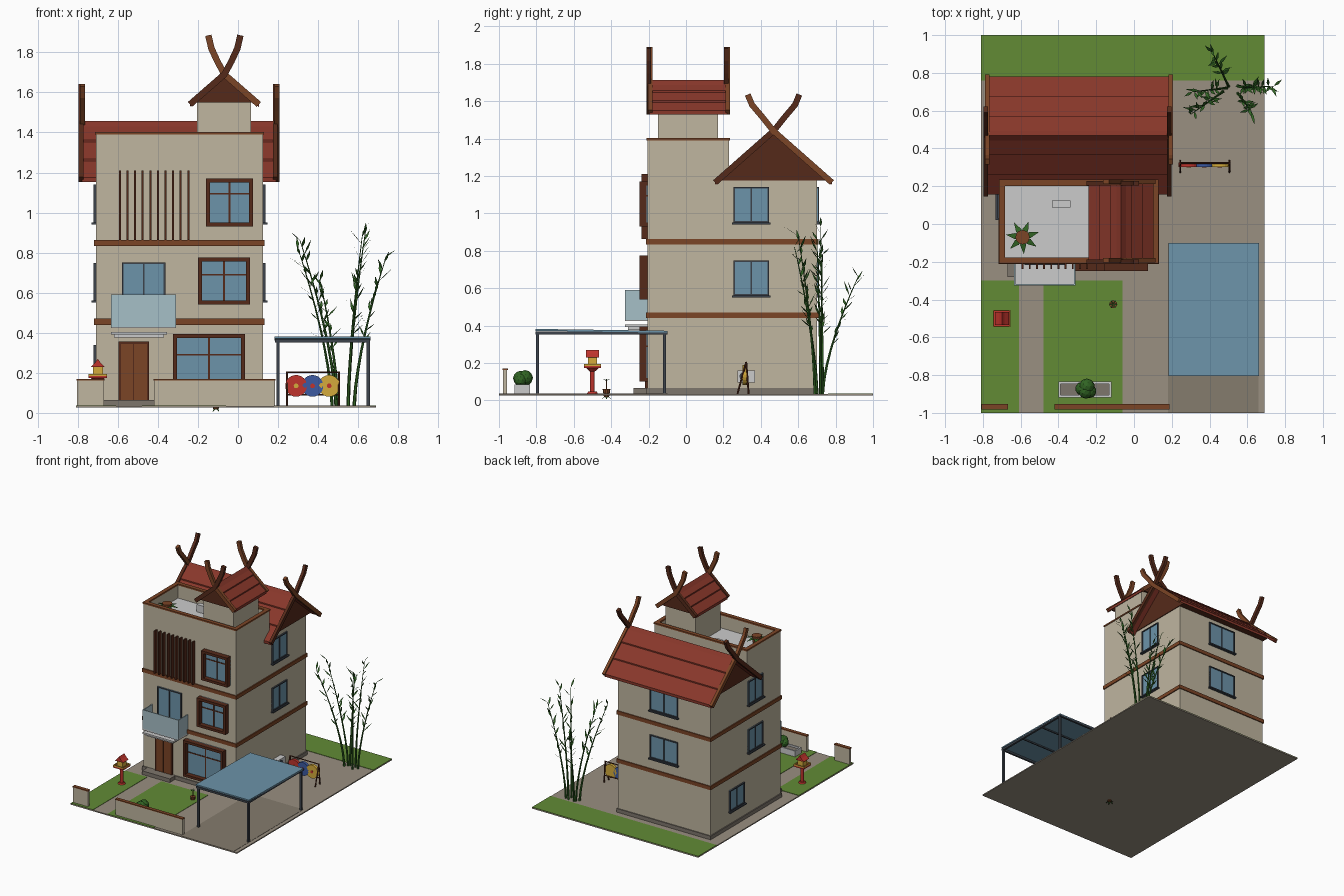
import bpy, bmesh, math, random
from mathutils import Vector, Matrix

if "Cube" in bpy.data.objects:
    bpy.data.objects.remove(bpy.data.objects["Cube"])

random.seed(4)


def mat(name, r, g, b):
    m = bpy.data.materials.new(name)
    m.diffuse_color = [(c / 255) ** 2.2 for c in (r, g, b)] + [1]
    m.use_nodes = True
    m.node_tree.nodes["Principled BSDF"].inputs["Base Color"].default_value = m.diffuse_color
    return m


WALL = mat("plaster", 190, 180, 158)
ROOF = mat("roof_tile", 135, 58, 46)
WOOD = mat("wood", 122, 70, 42)
DARK = mat("dark_wood", 86, 46, 32)
GLASS = mat("glass", 108, 146, 168)
PALE = mat("pale_glass", 165, 190, 198)
STEEL = mat("dark_steel", 62, 68, 76)
STONE = mat("stone", 125, 117, 108)
PAVE = mat("paving", 152, 142, 128)
DRIVE = mat("driveway", 132, 123, 109)
GRASS = mat("grass", 98, 138, 56)
LEAF = mat("leaf", 52, 100, 40)
WHITE = mat("white", 215, 215, 212)
RED = mat("red", 190, 55, 48)
BLUE = mat("blue", 62, 90, 160)
GOLD = mat("gold", 212, 170, 62)


def finish(name, bm, m, smooth=False):
    bmesh.ops.recalc_face_normals(bm, faces=bm.faces)
    me = bpy.data.meshes.new(name)
    bm.to_mesh(me)
    bm.free()
    me.materials.append(m)
    ob = bpy.data.objects.new(name, me)
    bpy.context.collection.objects.link(ob)
    if smooth:
        for p in me.polygons:
            p.use_smooth = True
    return ob


def boxes(name, m, *specs):
    """Each spec is x0, x1, y0, y1, z0, z1."""
    bm = bmesh.new()
    for x0, x1, y0, y1, z0, z1 in specs:
        M = Matrix.Translation(((x0 + x1) / 2, (y0 + y1) / 2, (z0 + z1) / 2))
        bmesh.ops.create_cube(bm, size=1, matrix=M @ Matrix.Diagonal((abs(x1 - x0), abs(y1 - y0), abs(z1 - z0), 1)))
    return finish(name, bm, m)


def prism(name, m, pts, a0, a1, axis):
    """Extrude a (side, z) profile along x or y."""
    bm = bmesh.new()
    vs = [bm.verts.new((a0, u, z) if axis == 'x' else (u, a0, z)) for u, z in pts]
    f = bm.faces.new(vs)
    ext = bmesh.ops.extrude_face_region(bm, geom=[f])
    d = Vector((a1 - a0, 0, 0)) if axis == 'x' else Vector((0, a1 - a0, 0))
    bmesh.ops.translate(bm, vec=d, verts=[v for v in ext["geom"] if isinstance(v, bmesh.types.BMVert)])
    return finish(name, bm, m)


def rod(bm, p, q, r0, r1=None, n=8):
    p, q = Vector(p), Vector(q)
    M = Matrix.Translation((p + q) / 2) @ (q - p).to_track_quat('Z', 'Y').to_matrix().to_4x4()
    bmesh.ops.create_cone(bm, cap_ends=True, segments=n, radius1=r0, radius2=r0 if r1 is None else r1,
                          depth=(q - p).length, matrix=M)


def rods(name, m, *specs):
    bm = bmesh.new()
    for s in specs:
        rod(bm, *s)
    return finish(name, bm, m)


def leaf(bm, p, d, w):
    """Slim diamond blade from p along d."""
    p, d = Vector(p), Vector(d)
    s = d.cross(Vector((0, 0, 1))).normalized() * w
    bm.faces.new([bm.verts.new(v) for v in (p, p + d * .45 + s, p + d, p + d * .45 - s)])


def ribbon(line, w):
    """Constant-width outline round a 2D centreline."""
    L, R = [], []
    for i, p in enumerate(line):
        a, b = Vector(line[max(i - 1, 0)]), Vector(line[min(i + 1, len(line) - 1)])
        t = (b - a).normalized() * w / 2
        L.append((p[0] - t.y, p[1] + t.x))
        R.append((p[0] + t.y, p[1] - t.x))
    return L + R[::-1]


def gable_roof(name, axis, c, half, ze, zr, a0, a1, horn):
    # stepped tile courses
    side = []
    for i in range(3):
        for t, lift in ((i / 3, .010), ((i + 1) / 3, 0)):
            side.append((half * (1 - t), ze + (zr - ze) * t + lift))
    top = [(c - u, z) for u, z in side] + [(c + u, z) for u, z in side[-2::-1]]
    prism(name + "_tiles", ROOF, top + [(c + half, ze - .012), (c, zr - .025), (c - half, ze - .012)], a0, a1, axis)
    prism(name + "_ridge", ROOF, [(c - .025, zr - .015), (c, zr + .012), (c + .025, zr - .015)], a0, a1, axis)
    # crossed barge boards ending in horns
    for k, a in enumerate((a0, a1)):
        for s in (-1, 1):
            line = [(c + s * half, ze)] + [(c - s * u, z) for u, z in horn]
            o = .004 * s
            prism(f"{name}_barge_board_{k}_{s}", WOOD if s > 0 else DARK, ribbon(line, .032), a - .012 + o, a + .012 + o, axis)


def window(name, face, plane, u0, u1, z0, z1, b=.008, depth=.012, frame=STEEL, cross=None):
    """Framed window; face is one of -x +x -y +y."""
    s = -1 if face[0] == '-' else 1

    def put(a, e, g, h, d):
        p = sorted((plane - s * .005, plane + s * d))
        return (*p, a, e, g, h) if face[1] == 'x' else (a, e, *p, g, h)
    um = (u0 + u1) / 2
    parts = [put(u0, u0 + b, z0, z1, depth), put(u1 - b, u1, z0, z1, depth),
             put(u0, u1, z0, z0 + b, depth), put(u0, u1, z1 - b, z1, depth),
             put(um - .004, um + .004, z0, z1, .009)]
    if cross:
        parts.append(put(u0, u1, cross - .004, cross + .004, .009))
    else:
        parts.append(put(u0 - .008, u1 + .008, z0 - .01, z0, depth + .01))
    boxes(name + "_frame", frame, *parts)
    boxes(name + "_glass", GLASS, put(u0, u1, z0, z1, .005))


# plot
G = .035
boxes("ground", PAVE, (-.81, .69, -1, 1, .026, G))
boxes("lawn", GRASS, (-.81, -.61, -1, -.3, G, .038), (-.48, -.06, -1, -.3, G, .038), (-.81, .69, .76, 1, G, .038))
boxes("driveway", DRIVE, (.18, .66, -1, -.1, G, .037))
boxes("garden_wall", WALL, (-.805, -.67, -.978, -.957, G, .165), (-.42, .185, -.978, -.957, G, .165))
boxes("garden_wall_cap", WOOD, (-.807, -.667, -.982, -.953, .162, .17), (-.422, .188, -.982, -.953, .162, .17))

# house body
X0, X1, Y0, YM, Y1 = -.71, .125, -.205, .23, .70
boxes("house_body", WALL, (X0, X1, Y0, YM, G, 1.28), (X0, X1, YM, Y1, G, 1.2))
boxes("plinth", STONE, (X0 - .008, X1 + .008, Y0 - .008, Y1 + .008, G, .065))
boxes("floor_band", WOOD, *[(X0 - .008, X1 + .008, Y0 - .008, Y1 + .008, z, z + .03) for z in (.44, .833)])


def ring(x0, x1, y0, y1, t, z0, z1):
    return [(x0, x1, y0, y0 + t, z0, z1), (x0, x1, y1 - t, y1, z0, z1),
            (x0, x0 + t, y0 + t, y1 - t, z0, z1), (x1 - t, x1, y0 + t, y1 - t, z0, z1)]


boxes("parapet", WALL, *ring(X0, X1, Y0, YM, .025, 1.27, 1.392))
boxes("parapet_cap", WOOD, *ring(X0 - .005, X1 + .005, Y0 - .005, YM + .005, .033, 1.39, 1.402))
boxes("roof_deck", WHITE, (X0 + .02, X1 - .02, Y0 + .02, YM - .02, 1.275, 1.285))
boxes("stair_tower", WALL, (-.205, .065, -.15, .17, 1.28, 1.56))
prism("stair_tower_gable", WALL, [(-.205, 1.55), (.065, 1.55), (-.07, 1.67)], -.15, .17, 'y')
prism("stair_tower_front_gable", DARK, [(-.225, 1.55), (.09, 1.55), (-.07, 1.68)], -.19, -.175, 'y')
prism("stair_tower_back_gable", DARK, [(-.225, 1.55), (.09, 1.55), (-.07, 1.68)], .195, .21, 'y')
prism("rear_gable", DARK, [(.185, 1.175), (.755, 1.175), (.468, 1.42)], X0 - .006, X1 + .006, 'x')
gable_roof("rear_roof", 'x', .468, .312, 1.165, 1.445, -.78, .19, [(0, 1.44), (.06, 1.515), (.115, 1.58), (.138, 1.635)])
gable_roof("tower_roof", 'y', -.068, .172, 1.54, 1.70, -.195, .22, [(0, 1.69), (.035, 1.755), (.065, 1.82), (.08, 1.885)])

# front windows with deep box frames
for n, (a, b, z0, z1, c) in enumerate([(-.325, .035, .10, .395, .29), (-.2, .06, .54, .775, .69), (-.16, .075, .93, 1.17, 1.095)]):
    window(f"front_window_{n}", '-y', Y0, a, b, z0, z1, .02, .043, DARK, c)
boxes("sun_slats", DARK, *[(x - .005, x + .005, -.238, Y0, .863, 1.21) for x in [-.59 + i * .038 for i in range(10)]])

# side and back windows
for z0, z1 in ((.56, .748), (.95, 1.14)):
    window(f"right_window_{z0}", '+x', X1, .255, .445, z0, z1)
    window(f"left_window_{z0}", '-x', X0, .03, .22, z0, z1)
    window(f"back_window_{z0}", '+y', Y1, -.42, -.17, z0, z1)
window("left_window_low", '-x', X0, .27, .46, .17, .34)

# entrance and balcony
boxes("door", WOOD, (-.585, -.525, -.215, Y0, .065, .345), (-.518, -.455, -.215, Y0, .065, .345))
boxes("door_frame", DARK, (-.597, -.585, -.218, Y0, .06, .355), (-.455, -.445, -.218, Y0, .06, .355),
      (-.597, -.445, -.218, Y0, .345, .357), (-.525, -.518, -.212, Y0, .06, .35))
boxes("door_step", STONE, (-.67, -.42, -.28, Y0, G, .065))
boxes("door_canopy", WHITE, (-.635, -.355, -.325, Y0, .392, .405), (-.62, -.37, -.31, Y0, .377, .392))
boxes("balcony_floor", WHITE, (-.635, -.31, -.325, Y0, .425, .438))
boxes("balcony_glass", PALE, (-.635, -.31, -.325, -.318, .43, .59), (-.635, -.628, -.325, Y0, .43, .59), (-.317, -.31, -.325, Y0, .43, .59))
window("balcony_door", '-y', Y0, -.58, -.363, .438, .752)

# air conditioners
boxes("air_conditioner", WHITE, (X1, X1 + .045, .275, .37, .095, .16), (-.435, -.335, .088, .124, 1.285, 1.345))
rods("air_conditioner_fan", STEEL, ((X1 + .04, .31, .128), (X1 + .048, .31, .128), .024, .024, 16))

# carport
boxes("carport_post", STEEL, *[(x - .008, x + .008, y - .008, y + .008, G, .365) for x in (.2, .65) for y in (-.795, -.115)])
boxes("carport_beam", STEEL, *ring(.185, .66, -.805, -.1, .016, .352, .368))
boxes("carport_rafter", STEEL, *[(.19, .655, y - .005, y + .005, .355, .366) for y in (-.57, -.34)])
prism("carport_roof", GLASS, [(-.805, .372), (-.805, .382), (-.1, .372), (-.1, .362)], .182, .662, 'x')

# archery targets on a stand
for n, (x, m, m2) in enumerate([(.29, RED, GOLD), (.372, BLUE, RED), (.455, GOLD, RED)]):
    rods(f"target_{n}", m, ((x, .303, .135), (x, .325, .135), .054, .054, 24))
    rods(f"target_centre_{n}", m2, ((x, .299, .135), (x, .306, .135), .012, .012, 12))
rods("target_stand", DARK, *[((x, y, G), (x, .322, .205), .005) for x in (.245, .505) for y in (.275, .335)],
     ((.245, .322, .203), (.505, .322, .203), .004), ((.245, .325, .09), (.505, .325, .09), .004))

# shrine on a post
sx, sy = -.70, -.50
rods("shrine_post", RED, ((sx, sy, G), (sx, sy, .18), .012, .012, 12), ((sx, sy, G), (sx, sy, .048), .03, .022, 12),
     ((sx, sy, .155), (sx, sy, .175), .014, .035, 12))
boxes("shrine_platform", RED, (sx - .046, sx + .046, sy - .046, sy + .046, .173, .184))
boxes("shrine_rail", GOLD, *ring(sx - .046, sx + .046, sy - .046, sy + .046, .006, .184, .194))
boxes("shrine_house", GOLD, (sx - .025, sx + .025, sy - .025, sy + .025, .184, .232))
prism("shrine_roof", RED, [(sx - .037, .228), (sx + .037, .228), (sx + .014, .25), (sx, .27), (sx - .014, .25)], sy - .035, sy + .035, 'y')

# planter with shrub
boxes("planter", WHITE, *ring(-.40, -.12, -.918, -.835, .012, G, .085))
boxes("planter_soil", STONE, (-.39, -.13, -.907, -.846, G, .072))
bm = bmesh.new()
for x, y, z, r in ((-.255, -.885, .118, .04), (-.25, -.86, .12, .042), (-.275, -.872, .11, .036), (-.235, -.885, .11, .036)):
    bmesh.ops.create_icosphere(bm, subdivisions=2, radius=r, matrix=Matrix.Translation((x, y, z)))
finish("shrub", bm, LEAF)

# small sapling pot with roots
px, py = -.11, -.425
rods("sapling_pot", WOOD, ((px, py, .018), (px, py, .062), .014, .021, 10), ((px, py, .06), (px, py, .105), .003))
bm = bmesh.new()
for i in range(6):
    a = i * math.tau / 6
    d = Vector((math.cos(a), math.sin(a), 0))
    leaf(bm, Vector((px, py, .03)), d * .034 + Vector((0, 0, -.027)), .006)
    leaf(bm, Vector((px, py, .105)), d * .024 + Vector((0, 0, .01)), .005)
finish("sapling_leaves", bm, LEAF)

# roof palm in a pot
rods("roof_pot", WOOD, ((-.59, -.07, 1.285), (-.59, -.07, 1.375), .026, .038, 12))
bm = bmesh.new()
for i in range(7):
    a = i * math.tau / 7 + .3
    leaf(bm, (-.59, -.07, 1.365), (.09 * math.cos(a), .09 * math.sin(a), -.02), .016)
finish("roof_palm_leaves", bm, LEAF)

# bamboo clump: base x, y then tip x, y, z
stems, leaves = bmesh.new(), bmesh.new()
for bx, by, tx, ty, tz in [(.49, .72, .31, .70, .86), (.5, .73, .41, .92, .66), (.47, .7, .3, .58, .82),
                           (.55, .73, .64, .72, .93), (.55, .69, .62, .6, .88), (.58, .72, .74, .73, .78)]:
    def at(t):
        k = t ** 1.5
        return Vector((bx + (tx - bx) * k, by + (ty - by) * k, G + (tz - G) * t))
    for i in range(8):
        rod(stems, at(i / 8), at((i + 1) / 8), .009 - .0009 * i, .008 - .0009 * i, 6)
    for i in range(15):
        a = random.uniform(0, math.tau)
        out = (at(1) - at(.3)).normalized()
        d = Vector((math.cos(a) * .6, math.sin(a) * .6, random.uniform(-.3, .3))) + out * .7
        leaf(leaves, at(.42 + .58 * i / 14), d.normalized() * random.uniform(.06, .095), .008)
finish("bamboo_stems", stems, LEAF)
finish("bamboo_leaves", leaves, LEAF)
